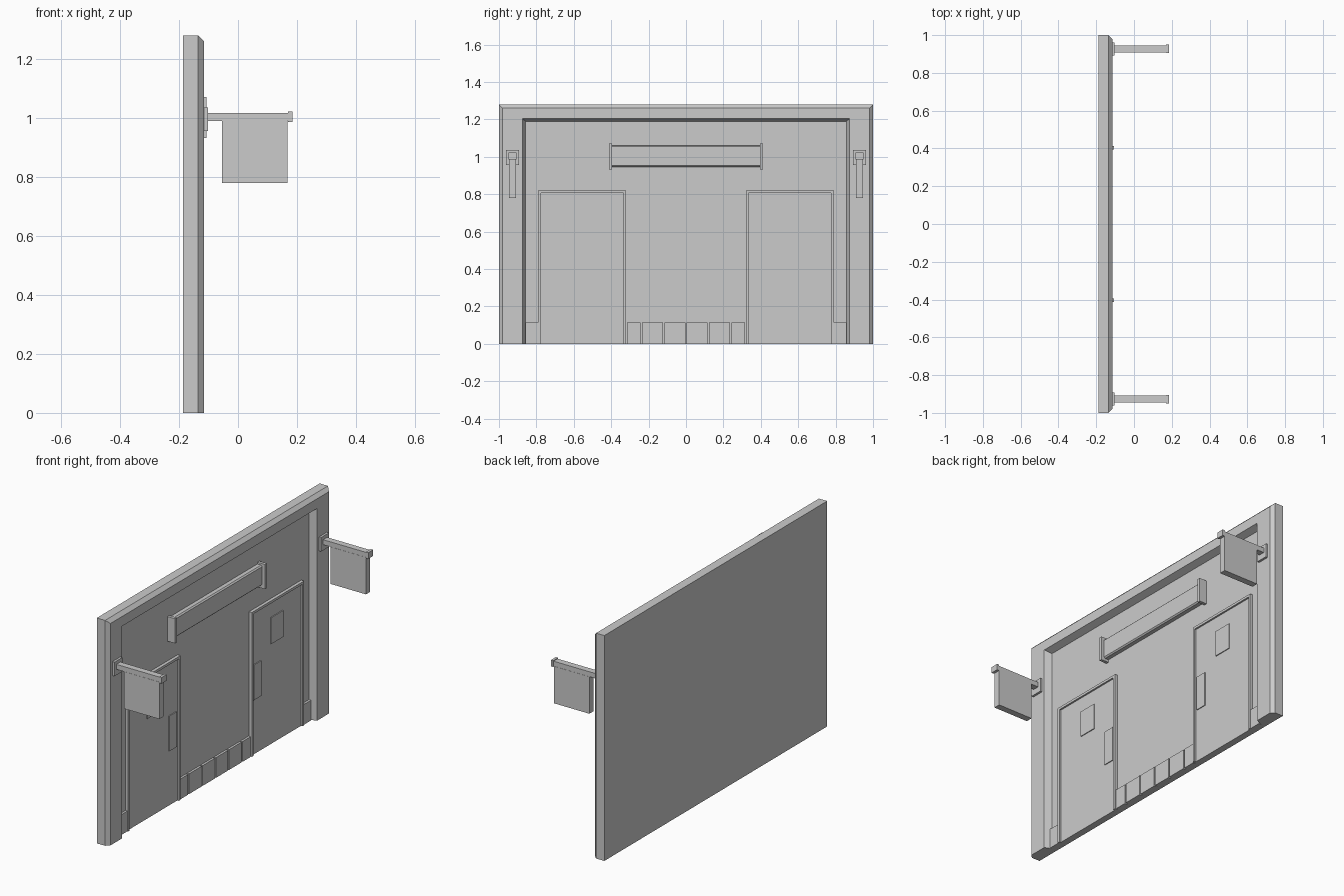
import bpy, bmesh

old = bpy.data.objects.get("Cube")
if old:
    bpy.data.objects.remove(old, do_unlink=True)

grey = bpy.data.materials.new("plain_grey")
grey.use_nodes = True
COLOUR = (0.6, 0.6, 0.6, 1)
grey.diffuse_color = COLOUR
grey.node_tree.nodes["Principled BSDF"].inputs["Base Color"].default_value = COLOUR


def finish(name, bm):
    bmesh.ops.recalc_face_normals(bm, faces=bm.faces)
    mesh = bpy.data.meshes.new(name)
    bm.to_mesh(mesh)
    bm.free()
    mesh.materials.append(grey)
    obj = bpy.data.objects.new(name, mesh)
    bpy.context.collection.objects.link(obj)
    return obj


def box(name, x, y, z, bevel=0):
    """Box from (min, max) pairs on each axis."""
    bm = bmesh.new()
    bmesh.ops.create_cube(bm, size=1)
    for v in bm.verts:
        for i, (lo, hi) in enumerate((x, y, z)):
            v.co[i] = lo if v.co[i] < 0 else hi
    if bevel:
        # chamfer only the long front edges
        edges = [e for e in bm.edges if all(v.co.x == max(x) for v in e.verts)
                 and e.verts[0].co.z == e.verts[1].co.z]
        bmesh.ops.bevel(bm, geom=edges, offset=bevel, segments=1, affect='EDGES')
    return finish(name, bm)


def pair(name, x, y, z):
    """The same box on both ends of the wall."""
    box("left_end_" + name, x, y, z)
    box("right_end_" + name, x, (-y[1], -y[0]), z)


# Wall with chamfered outer edge and recessed front panel
BACK, FRONT, PANEL = -0.187, -0.115, -0.155
HEIGHT = 1.28
section = [(BACK, 0, 0), (-0.135, 0, 0), (FRONT, 0.02, 0.02),
           (FRONT, 0.125, 0.075), (PANEL, 0.142, 0.09)]
bm = bmesh.new()
rings = []
for x, side, top in section:
    w, h = 1 - side, HEIGHT - top
    rings.append([bm.verts.new((x, y, z)) for y, z in
                  ((-w, 0), (-w, h), (w, h), (w, 0))])
for a, b in zip(rings, rings[1:]):
    for i in range(3):
        bm.faces.new((a[i], a[i + 1], b[i + 1], b[i]))
bm.faces.new(rings[0])
bm.faces.new(rings[-1])
bm.faces.new([r[0] for r in rings] + [r[3] for r in reversed(rings)])
finish("wall", bm)

# Doors with thin raised trim, window plate and handle plate
IN, OUT, TOP, TRIM = 0.32, 0.79, 0.82, 0.014
DOOR, RIM = -0.147, -0.137
pair("door", (PANEL, DOOR), (IN + TRIM, OUT - TRIM), (0, TOP - TRIM))
pair("door_inner_jamb", (PANEL, RIM), (IN, IN + TRIM), (0, TOP))
pair("door_outer_jamb", (PANEL, RIM), (OUT - TRIM, OUT), (0, TOP))
pair("door_lintel", (PANEL, RIM), (IN + TRIM, OUT - TRIM), (TOP - TRIM, TOP))
pair("door_window", (DOOR, DOOR + 0.005), (0.5, 0.61), (0.57, 0.72))
pair("door_handle_plate", (DOOR, DOOR + 0.005), (0.345, 0.412), (0.31, 0.51))

# Skirting tiles between the doors and beside them
SKIRT = (PANEL, -0.142)
joints = [-IN, -0.24, -0.118, 0, 0.118, 0.24, IN]
for n, (a, b) in enumerate(zip(joints, joints[1:])):
    box(f"skirting_tile_{n + 1}", SKIRT, (a + 0.004, b - 0.004), (0, 0.115))
pair("skirting", SKIRT, (OUT, 0.858), (0, 0.115))

# Long sign board with end brackets
box("sign_board", (PANEL, -0.125), (-0.395, 0.395), (0.947, 1.062), 0.007)
pair("sign_bracket", (PANEL, -0.107), (0.395, 0.412), (0.932, 1.072))

# Hanging banners on poles
MID = 0.927


def around(half):
    return (MID - half, MID + half)


pair("pole_plate", (FRONT, -0.102), around(0.035), (0.957, 1.037))
pair("pole", (-0.102, 0.17), around(0.018), (0.99, 1.018))
pair("pole_cap", (0.17, 0.185), around(0.022), (0.987, 1.022))
pair("banner", (-0.055, 0.168), around(0.019), (0.78, 0.99))
